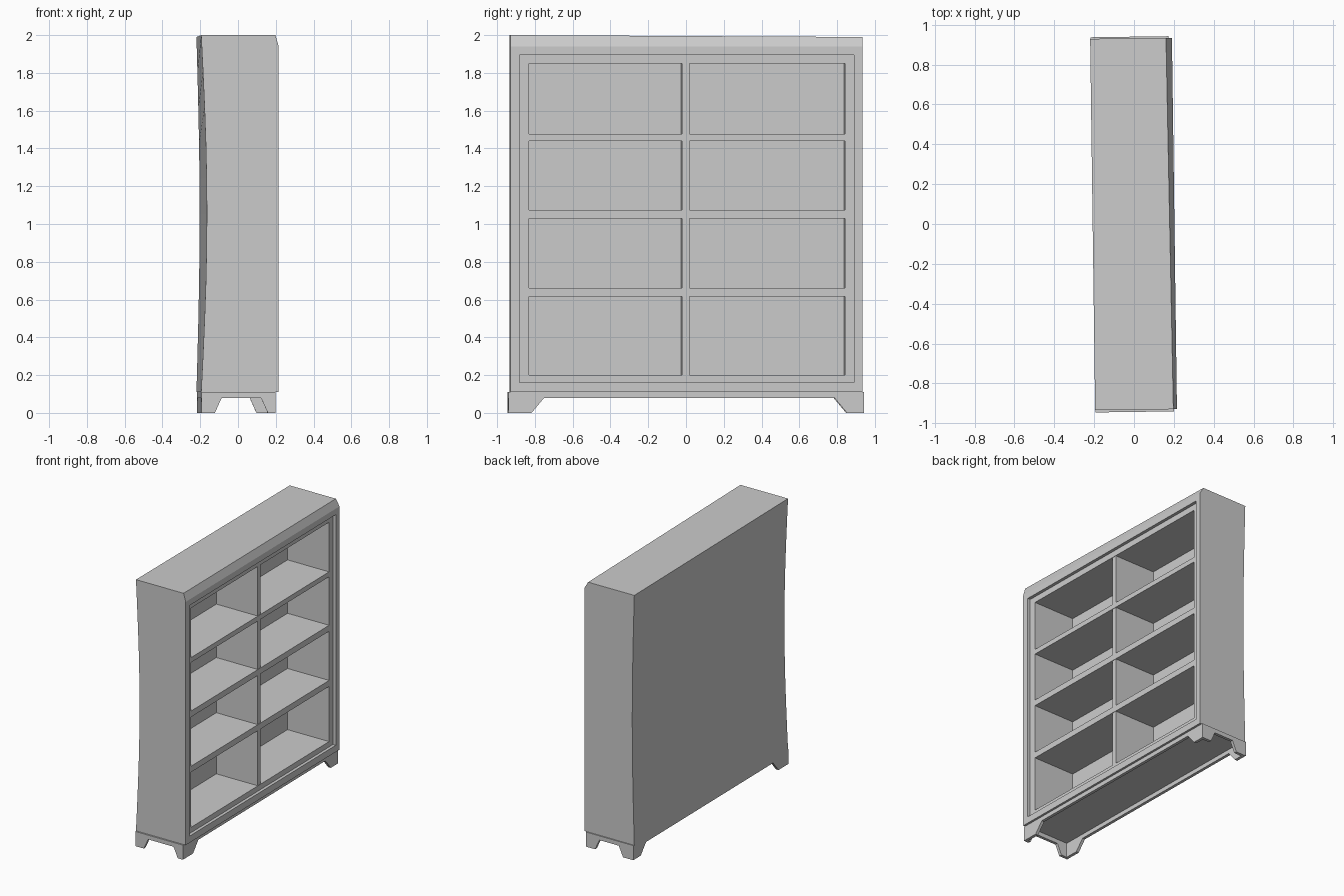
import bpy, bmesh, math

if "Cube" in bpy.data.objects:
    bpy.data.objects.remove(bpy.data.objects["Cube"])

TURN = 0.0135  # the whole case stands slightly turned about z


def make_object(name, bm):
    bmesh.ops.recalc_face_normals(bm, faces=bm.faces)
    mesh = bpy.data.meshes.new(name)
    bm.to_mesh(mesh)
    bm.free()
    ob = bpy.data.objects.new(name, mesh)
    ob.rotation_euler.z = TURN
    bpy.context.collection.objects.link(ob)
    return ob


def loft(name, start, end):
    """Closed solid between two matching outlines of 3D points."""
    bm = bmesh.new()
    a = [bm.verts.new(p) for p in start]
    b = [bm.verts.new(p) for p in end]
    n = len(a)
    bm.faces.new(a)
    bm.faces.new(b)
    for i in range(n):
        j = (i + 1) % n
        bm.faces.new((a[i], a[j], b[j], b[i]))
    return make_object(name, bm)


def box(name, x0, x1, y0, y1, z0, z1):
    ring = [(y0, z0), (y1, z0), (y1, z1), (y0, z1)]
    return loft(name, [(x0, y, z) for y, z in ring], [(x1, y, z) for y, z in ring])


def cut(target, cutter):
    mod = target.modifiers.new("cut", 'BOOLEAN')
    mod.operation = 'DIFFERENCE'
    mod.solver = 'EXACT'
    mod.object = cutter
    bpy.context.view_layer.objects.active = target
    bpy.ops.object.modifier_apply(modifier=mod.name)
    bpy.data.objects.remove(cutter, do_unlink=True)


def case_side(y, top, bow, chamfer):
    """Side outline: sloped front top edge, hollow curved back."""
    pts = [(0.203, y, 0.11), (0.203, y, 1.94), (0.203 - chamfer, y, top)]
    steps = 10
    for i in range(steps + 1):
        t = i / steps
        pts.append((-0.2075 + bow * math.sin(math.pi * t), y, top + (0.11 - top) * t))
    return pts


# carcass with stepped front frame and open interior
case = loft("bookcase_carcass", case_side(-0.932, 2.0, 0.03, 0.018),
            case_side(0.932, 1.99, 0.017, 0.03))
cut(case, box("frame_cutter", 0.18, 0.3, -0.885, 0.887, 0.16, 1.895))
cut(case, box("interior_cutter", -0.163, 0.3, -0.835, 0.84, 0.2, 1.85))

# shelves and centre divider
for i, (z0, z1) in enumerate([(0.615, 0.66), (1.03, 1.075), (1.44, 1.477)]):
    box(f"shelf_{i + 1}", -0.168, 0.18, -0.838, 0.843, z0, z1)
box("centre_divider", -0.168, 0.177, -0.023, 0.015, 0.195, 1.855)


# plinth boards with bracket feet
def bracket(a0, a1, c0, c1, slope):
    """Board outline from a0 to a1 with an arch cut between c0 and c1."""
    return [(a0, 0), (c0, 0), (c0 + slope, 0.078), (c1 - slope, 0.078),
            (c1, 0), (a1, 0), (a1, 0.11), (a0, 0.11)]


T = 0.022
X0, X1, Y0, Y1 = -0.205, 0.187, -0.943, 0.94
long_side = bracket(Y0, Y1, -0.82, 0.85, 0.065)
for name, x in (("plinth_back", X0), ("plinth_front", X1 - T)):
    loft(name, [(x, y, z) for y, z in long_side], [(x + T, y, z) for y, z in long_side])
for name, y, c0, c1 in (("plinth_end_left", Y0, -0.135, 0.145),
                        ("plinth_end_right", Y1 - T, -0.12, 0.11)):
    end = bracket(X0, X1, c0, c1, 0.035)
    loft(name, [(x, y, z) for x, z in end], [(x, y + T, z) for x, z in end])
